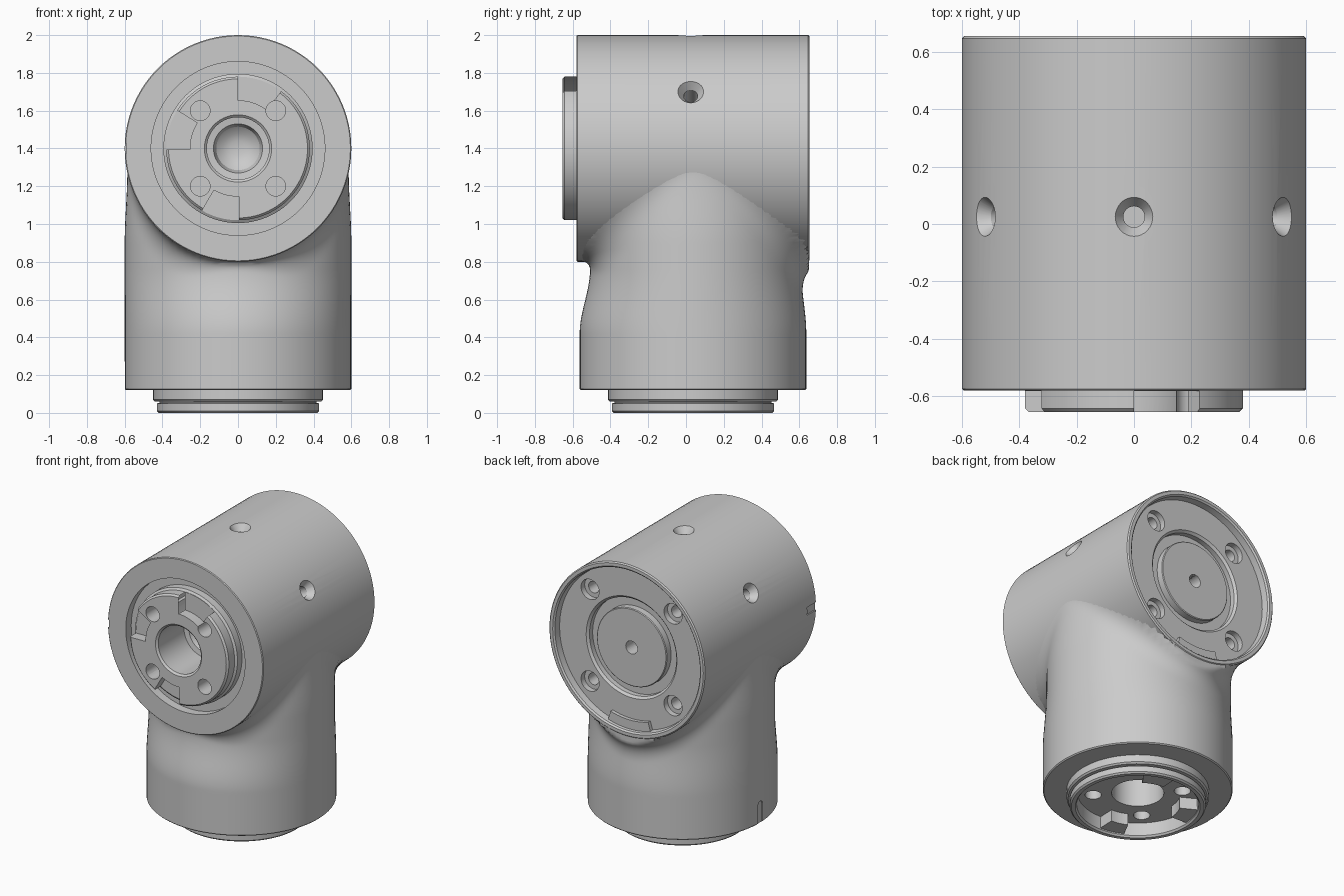
import bpy, bmesh, math
from mathutils import Matrix, Vector

if "Cube" in bpy.data.objects:
    bpy.data.objects.remove(bpy.data.objects["Cube"])

N = 96
Y0 = 0.037                                    # axis of the upright body
FRONT = Matrix.Translation((0, 0, 1.4)) @ Matrix.Rotation(math.pi / 2, 4, 'X')  # local z -> -y
BASE = Matrix.Translation((0, Y0, 0))
TOOTH_ANGLES = [(53, 90), (148, 181), (240, 271)]


def make(name, bm, mat=Matrix()):
    bmesh.ops.recalc_face_normals(bm, faces=bm.faces)
    me = bpy.data.meshes.new(name)
    bm.to_mesh(me)
    bm.free()
    me.transform(mat)
    ob = bpy.data.objects.new(name, me)
    bpy.context.collection.objects.link(ob)
    return ob


def skin(name, rings, mat=Matrix()):
    """Closed surface through rings of points; a one-point ring is a pole."""
    bm = bmesh.new()
    vs = [[bm.verts.new(p) for p in r] for r in rings]
    for a, b in zip(vs, vs[1:]):
        n = max(len(a), len(b))
        for i in range(n):
            j = (i + 1) % n
            if len(a) == 1:
                bm.faces.new((a[0], b[i], b[j]))
            elif len(b) == 1:
                bm.faces.new((a[i], a[j], b[0]))
            else:
                bm.faces.new((a[i], a[j], b[j], b[i]))
    return make(name, bm, mat)


def circle(r, z, n=N):
    if r == 0:
        return [(0, 0, z)]
    return [(r * math.cos(2 * math.pi * i / n), r * math.sin(2 * math.pi * i / n), z) for i in range(n)]


def lathe(name, profile, mat=Matrix(), n=N):
    return skin(name, [circle(r, z, n) for r, z in profile], mat)


def rod(r, z0, z1, mat, n=32):
    return lathe("cutter", [(0, z0), (r, z0), (r, z1), (0, z1)], mat, n)


def box(size, loc):
    bm = bmesh.new()
    bmesh.ops.create_cube(bm, size=1, matrix=Matrix.Translation(loc) @ Matrix.Diagonal((*size, 1)))
    return make("cutter", bm)


def wedge(name, r0, r1, a0, a1, z0, z1, mat, n=10):
    """Sector block between two radii and two angles."""
    bm = bmesh.new()
    ang = [math.radians(a0 + (a1 - a0) * i / n) for i in range(n + 1)]
    out = [(r0 * math.cos(a), r0 * math.sin(a), z0) for a in ang]
    out += [(r1 * math.cos(a), r1 * math.sin(a), z0) for a in reversed(ang)]
    f = bm.faces.new([bm.verts.new(p) for p in out])
    ext = bmesh.ops.extrude_face_region(bm, geom=[f])
    for v in ext['geom']:
        if isinstance(v, bmesh.types.BMVert):
            v.co.z = z1
    return make(name, bm, mat)


def cut(target, cutter):
    cutter.hide_render = True
    m = target.modifiers.new("cut", 'BOOLEAN')
    m.operation, m.solver, m.object = 'DIFFERENCE', 'EXACT', cutter
    bpy.context.view_layer.objects.active = target
    bpy.ops.object.modifier_apply(modifier=m.name)
    bpy.data.objects.remove(cutter)


def shift(mat, x, y):
    return mat @ Matrix.Translation((x, y, 0))


CORNERS = [(sx, sy) for sx in (-1, 1) for sy in (-1, 1)]

# horizontal barrel with rear recess, front hub and bore
barrel = lathe("horizontal_barrel", [
    (0, -.60), (.265, -.60), (.27, -.595), (.27, -.55), (.335, -.55), (.335, -.585), (.35, -.60),
    (.555, -.60), (.56, -.645), (.57, -.655), (.592, -.655), (.6, -.647), (.6, .575), (.595, .58),
    (.46, .58), (.46, .52), (.395, .52), (.395, .57), (.38, .58), (.38, .643), (.368, .655),
    (.178, .655), (.165, .643), (.165, .36), (.13, .355), (.115, .31), (.08, .28), (.04, .268), (0, .265)], FRONT)
for a0, a1 in TOOTH_ANGLES:                   # hub notches
    cut(barrel, wedge("cutter", .255, .5, a0, a1, .583, .7, FRONT))
for sx, sy in CORNERS:                        # hub holes and rear stepped holes
    cut(barrel, rod(.052, .5, .7, shift(FRONT, .2 * sx, .2 * sy)))
    cut(barrel, lathe("cutter", [(0, -.45), (.04, -.45), (.04, -.56), (.07, -.56), (.07, -.64), (0, -.64)],
                      shift(FRONT, .32 * sx, .32 * sy), 32))
cut(barrel, rod(.045, -.7, -.4, FRONT))
for a in (-60, 0, 60):                        # radial countersunk holes
    cut(barrel, lathe("cutter", [(0, .4), (.037, .4), (.037, .555), (.075, .61), (0, .61)],
                      Matrix.Translation((0, .025, 1.4)) @ Matrix.Rotation(math.radians(a), 4, 'Y'), 32))
cut(barrel, box((.03, .16, .055), (-.605, -.56, 1.4)))   # alignment mark

# rear recess key
wedge("rear_key", .495, .57, 253, 287, -.625, -.59, FRONT)


# upright body blended into the barrel
def smooth(t):
    t = min(max(t, 0), 1)
    return t * t * (3 - 2 * t)


def body_radius(th, z):
    c, s = math.cos(th), math.sin(th)
    neck = .6 - .014 * smooth((z - .9) / .38)
    neck -= (.055 if s < 0 else .028) * smooth((z - .42) / .34) * s * s
    limit = .613 if s > 0 else .615
    lo, hi = .3, min(.9, limit / max(abs(s), .01))
    for _ in range(22):
        r = (lo + hi) / 2
        x = r * c
        rho = math.hypot(x, z - 1.4)
        a, b = r - neck, rho - .597
        k = .25 * (1 - abs(c * x / rho))
        k *= (1 - .8 * abs(s) ** 6) if s < 0 else .75
        k = max(k, .0001)
        h = max(k - abs(a - b), 0) / k
        if min(a, b) - h * h * k / 4 < 0:
            lo = r
        else:
            hi = r
    return lo


rings = [circle(r, z) for r, z in [
    (0, .35), (.15, .35), (.165, .335), (.165, .1), (.38, .1), (.385, .012), (.395, 0), (.42, 0), (.43, .01),
    (.43, .05), (.415, .054), (.415, .06), (.44, .06), (.45, .07), (.45, .12), (.593, .12), (.6, .127)]]
heights = [.2, .3, .4] + [.42 + .86 * i / 64 for i in range(65)]
for z in heights:
    ring = []
    for i in range(N):
        th = 2 * math.pi * i / N
        r = body_radius(th, z) if z > .41 else .6
        ring.append((r * math.cos(th), r * math.sin(th), z))
    rings.append(ring)
rings.append([(0, 0, 1.28)])
body = skin("upright_body", rings, BASE)
cut(body, rod(.575, -.8, .8, FRONT, N))       # clear the barrel interior
for sx, sy in CORNERS:
    cut(body, rod(.052, .05, .25, shift(BASE, .2 * sx, .2 * sy)))
side = Matrix.Translation((0, Y0, .25)) @ Matrix.Rotation(-math.pi / 2, 4, 'Y')
cut(body, box((.03, .05, .15), (-.605, Y0, .176)))       # alignment mark
cut(body, rod(.025, .59, .62, side, 24))

# teeth inside the bottom socket
for i, (a0, a1) in enumerate(TOOTH_ANGLES):
    wedge(f"socket_tooth_{i + 1}", .27, .392, a0 + 3, a1 - 3, .02, .11, BASE)

for ob in bpy.context.collection.objects:
    bpy.ops.object.select_all(action='DESELECT')
    ob.select_set(True)
    bpy.context.view_layer.objects.active = ob
    bpy.ops.object.shade_smooth_by_angle(angle=math.radians(30))
